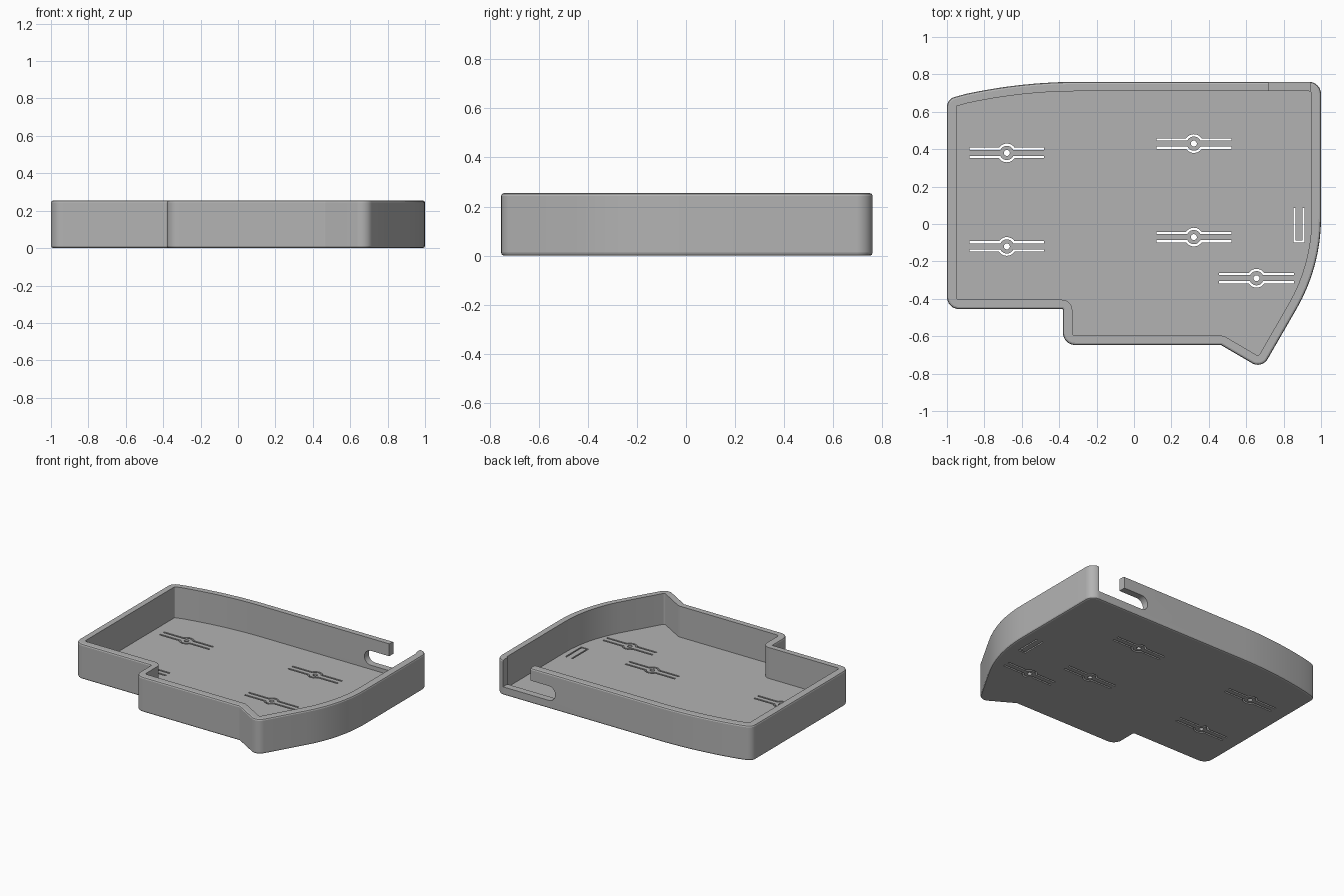
import bpy, bmesh, math
from mathutils import Vector

if "Cube" in bpy.data.objects:
    bpy.data.objects.remove(bpy.data.objects["Cube"])

HEIGHT, WALL, FLOOR, BEVEL = 0.255, 0.05, 0.03, 0.012

grey = bpy.data.materials.new("plain grey")
grey.use_nodes = True
grey.diffuse_color = (0.45, 0.45, 0.45, 1)
grey.node_tree.nodes["Principled BSDF"].inputs["Base Color"].default_value = grey.diffuse_color


def fillet(corners, steps=8):
    """Round each (x, y, radius) corner of a closed polygon."""
    out = []
    for i, (x, y, r) in enumerate(corners):
        p = Vector((x, y))
        if r == 0:
            out.append(p)
            continue
        a = (Vector(corners[i - 1][:2]) - p).normalized()
        b = (Vector(corners[(i + 1) % len(corners)][:2]) - p).normalized()
        half = a.angle(b) / 2
        centre = p + (a + b).normalized() * r / math.sin(half)
        start = p + a * r / math.tan(half) - centre
        end = p + b * r / math.tan(half) - centre
        for k in range(steps + 1):
            t = k / steps
            out.append(centre + start.lerp(end, t).normalized() * r)
    return out


def offset(pts, d, closed=True):
    """Move a path sideways to its left by d, with mitred corners."""
    out, n = [], len(pts)
    for i, p in enumerate(pts):
        before = pts[i - 1] if closed or i else p - (pts[1] - p)
        after = pts[(i + 1) % n] if closed or i < n - 1 else p + (p - before)
        u, v = (p - before).normalized(), (after - p).normalized()
        m = Vector((-u.y - v.y, u.x + v.x)).normalized()
        out.append(p + m * d / max(0.3, m.dot(Vector((-u.y, u.x)))))
    return out


def prism(bm, pts, place, low, high):
    """Extrude a flat outline; place(p, h) puts it in space."""
    rings = [[bm.verts.new(place(p, h)) for p in pts] for h in (low, high)]
    n = len(pts)
    bm.faces.new(rings[0][::-1])
    bm.faces.new(rings[1])
    for i in range(n):
        j = (i + 1) % n
        bm.faces.new((rings[0][i], rings[0][j], rings[1][j], rings[1][i]))


def make_object(bm, name):
    bmesh.ops.recalc_face_normals(bm, faces=bm.faces)
    mesh = bpy.data.meshes.new(name)
    bm.to_mesh(mesh)
    bm.free()
    mesh.materials.append(grey)
    obj = bpy.data.objects.new(name, mesh)
    bpy.context.collection.objects.link(obj)
    return obj


# Outline, counter-clockwise, with a gently bowed back edge
bow = [(x, 0.76 - 0.18 * (x + 0.3) ** 2, 0)
       for x in (-0.3 - 0.06 * k for k in range(11))]
outline = fillet([
    (-1, -0.455, 0.065), (-0.38, -0.455, 0.006), (-0.38, -0.647, 0.065),
    (0.465, -0.647, 0.01), (0.684, -0.775, 0.06), (1, -0.227, 0.97),
    (1, 0.76, 0.065)] + bow + [(-1, 0.668, 0.055)])

# Tray: rings lofted from underside, up the wall, over the rim, to the floor
soft = BEVEL * 0.293
levels = [(BEVEL, 0), (soft, soft), (0, BEVEL), (0, HEIGHT - BEVEL),
          (soft, HEIGHT - soft), (BEVEL, HEIGHT), (WALL, HEIGHT), (WALL, FLOOR)]
bm = bmesh.new()
rings = [[bm.verts.new((p.x, p.y, z)) for p in offset(outline, d)] for d, z in levels]
for lower, upper in zip(rings, rings[1:]):
    for i in range(len(lower)):
        j = (i + 1) % len(lower)
        bm.faces.new((lower[i], lower[j], upper[j], upper[i]))
bm.faces.new(rings[0][::-1])
bm.faces.new(rings[-1])
tray = make_object(bm, "tray")


def flat(p, h):
    return (p.x, p.y, h)


def upright(p, h):
    return (p.x, h, p.y)


# Floor cutter: screw holes, each between two slots that bulge around it
cut = bmesh.new()
LOW, HIGH = -0.05, 0.1
SLOT, GAP, BULGE = 0.006, 0.022, 0.044
reach = math.sqrt(BULGE ** 2 - GAP ** 2)
first = math.asin(GAP / BULGE)
for cx, cy in ((-0.68, 0.38), (-0.68, -0.12), (0.32, 0.43), (0.32, -0.07), (0.655, -0.29)):
    c = Vector((cx, cy))
    circle = [c + 0.016 * Vector((math.cos(a), math.sin(a)))
              for a in (math.tau * k / 24 for k in range(24))]
    prism(cut, circle, flat, LOW, HIGH)
    for side in (1, -1):
        path = [Vector((0.2, GAP))]
        for k in range(13):
            a = first + (math.pi - 2 * first) * k / 12
            path.append(BULGE * Vector((math.cos(a), math.sin(a))))
        path.append(Vector((-0.2, GAP)))
        path = [c + Vector((p.x, p.y * side)) for p in path]
        prism(cut, offset(path, SLOT, False) + offset(path, -SLOT, False)[::-1], flat, LOW, HIGH)

# Floor cutter: U-shaped slot that frees a small button tongue
path = [Vector(p) for p in ((0.858, 0.085), (0.858, -0.094), (0.907, -0.094), (0.907, 0.085))]
prism(cut, offset(path, 0.005, False) + offset(path, -0.005, False)[::-1], flat, LOW, HIGH)
floor_cutter = make_object(cut, "floor_cutter")

# Back wall cutter: open notch with a round-ended slot running under the wall
cut = bmesh.new()
low, high = 0.06, 0.165
notch = fillet([(0.94, low, 0), (0.94, 0.4, 0), (0.72, 0.4, 0), (0.72, high, 0),
                (0.52, high, 0.0524), (0.52, low, 0.0524)])
prism(cut, notch, upright, 0.6, 0.9)
notch_cutter = make_object(cut, "notch_cutter")

# Apply the cuts
bpy.context.view_layer.objects.active = tray
tray.select_set(True)
for cutter in (floor_cutter, notch_cutter):
    cutter.hide_render = True
    mod = tray.modifiers.new(cutter.name, 'BOOLEAN')
    mod.operation, mod.solver, mod.object = 'DIFFERENCE', 'EXACT', cutter
    bpy.ops.object.modifier_apply(modifier=mod.name)
    bpy.data.objects.remove(cutter)
bpy.ops.object.shade_smooth_by_angle(angle=math.radians(20))
